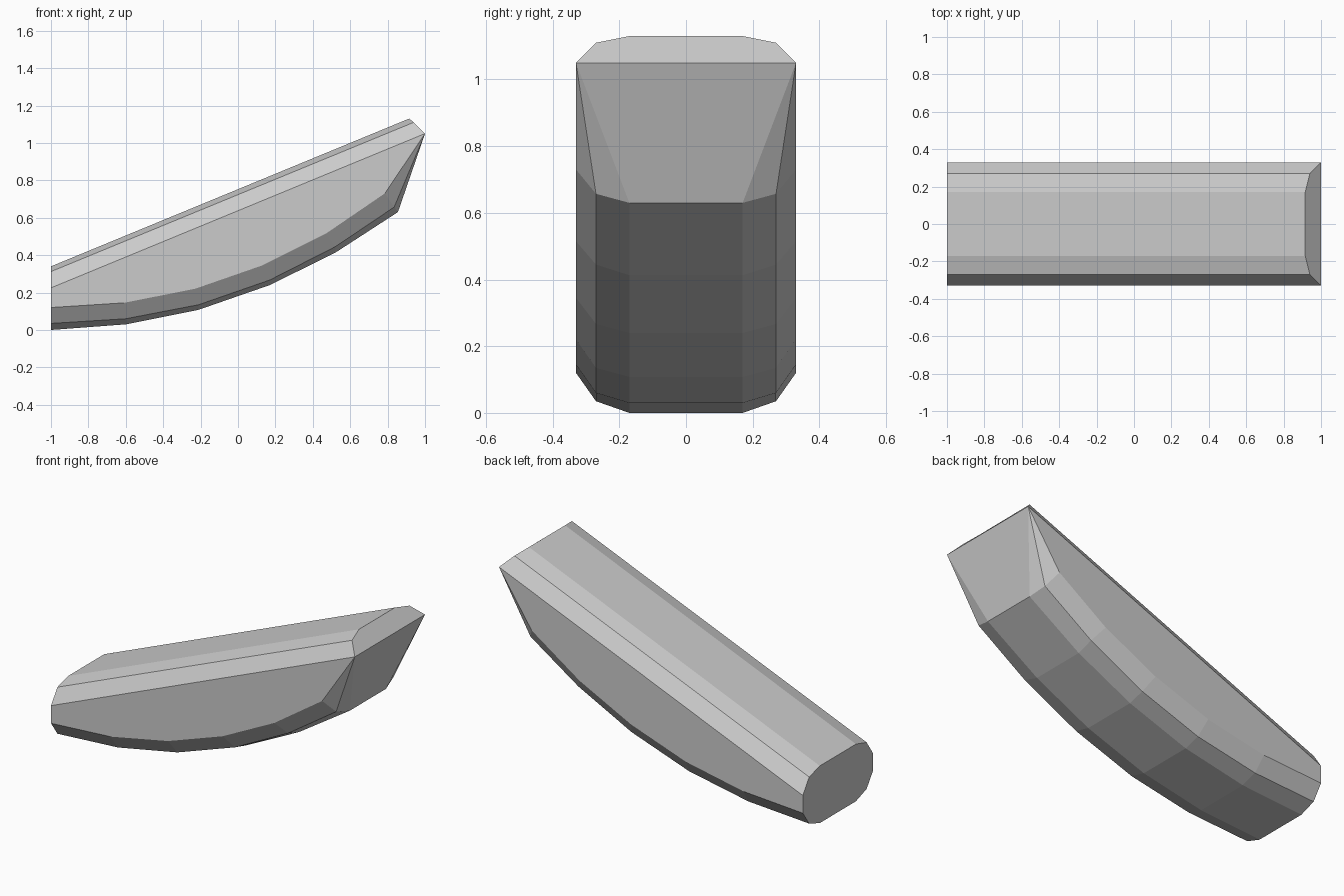
import bpy
import bmesh

cube = bpy.data.objects.get("Cube")
if cube:
    bpy.data.objects.remove(cube)

# One flat grey
grey = bpy.data.materials.new("plain grey")
grey.use_nodes = True
colour = (0.6, 0.6, 0.6, 1)
grey.diffuse_color = colour
grey.node_tree.nodes["Principled BSDF"].inputs["Base Color"].default_value = colour

# Half widths of the crown, bevel and side, and the (x, z) of each rail
CROWN, BEVEL, SIDE = 0.17, 0.27, 0.33
TIP = (1, 1.05)
top_rails = [
    (CROWN, [(-1, 0.34), (0.915, 1.13)]),
    (BEVEL, [(-1, 0.312), (0.94, 1.11)]),
]
rim_start = (-1, 0.225)
low_rails = [
    (SIDE, [(-1, 0.12), (-0.61, 0.145), (-0.23, 0.22), (0.13, 0.345), (0.47, 0.515), (0.785, 0.73)]),
    (BEVEL, [(-1, 0.035), (-0.6, 0.06), (-0.21, 0.135), (0.17, 0.267), (0.52, 0.445), (0.835, 0.657)]),
    (CROWN, [(-1, 0), (-0.6, 0.03), (-0.21, 0.108), (0.17, 0.24), (0.52, 0.413), (0.855, 0.63)]),
]

bm = bmesh.new()


def rail(y, points):
    return [bm.verts.new((x, y, z)) for x, z in points]


def strip(a, b):
    for i in range(len(a) - 1):
        bm.faces.new((a[i], a[i + 1], b[i + 1], b[i]))


def half(s):
    """Skin one side of the body; return its rails in order, top to bottom."""
    crown, bevel = [rail(s * y, p) for y, p in top_rails]
    rim = rail(s * SIDE, [rim_start, TIP])
    side, chine, keel = [rail(s * y, p) for y, p in low_rails]
    strip(crown, bevel)
    strip(bevel, rim)
    bm.faces.new(rim + side[::-1])
    strip(side, chine)
    strip(chine, keel)
    # Facets running up to the tip corner
    bm.faces.new((side[-1], chine[-1], rim[1]))
    bm.faces.new((chine[-1], keel[-1], rim[1]))
    return crown, bevel, rim, side, chine, keel


left, right = half(1), half(-1)

# Flat top and curved underside
strip(left[0], right[0])
strip(left[5], right[5])
# Sloped lip and raked face at the tip
bm.faces.new([r[1] for r in left[:3]] + [r[1] for r in right[2::-1]])
bm.faces.new((left[2][1], right[2][1], right[5][-1], left[5][-1]))
# Flat butt end
bm.faces.new([r[0] for r in left] + [r[0] for r in right[::-1]])
bmesh.ops.recalc_face_normals(bm, faces=bm.faces)

mesh = bpy.data.meshes.new("curved_body")
bm.to_mesh(mesh)
bm.free()
mesh.materials.append(grey)
body = bpy.data.objects.new("curved_body", mesh)
bpy.context.collection.objects.link(body)
